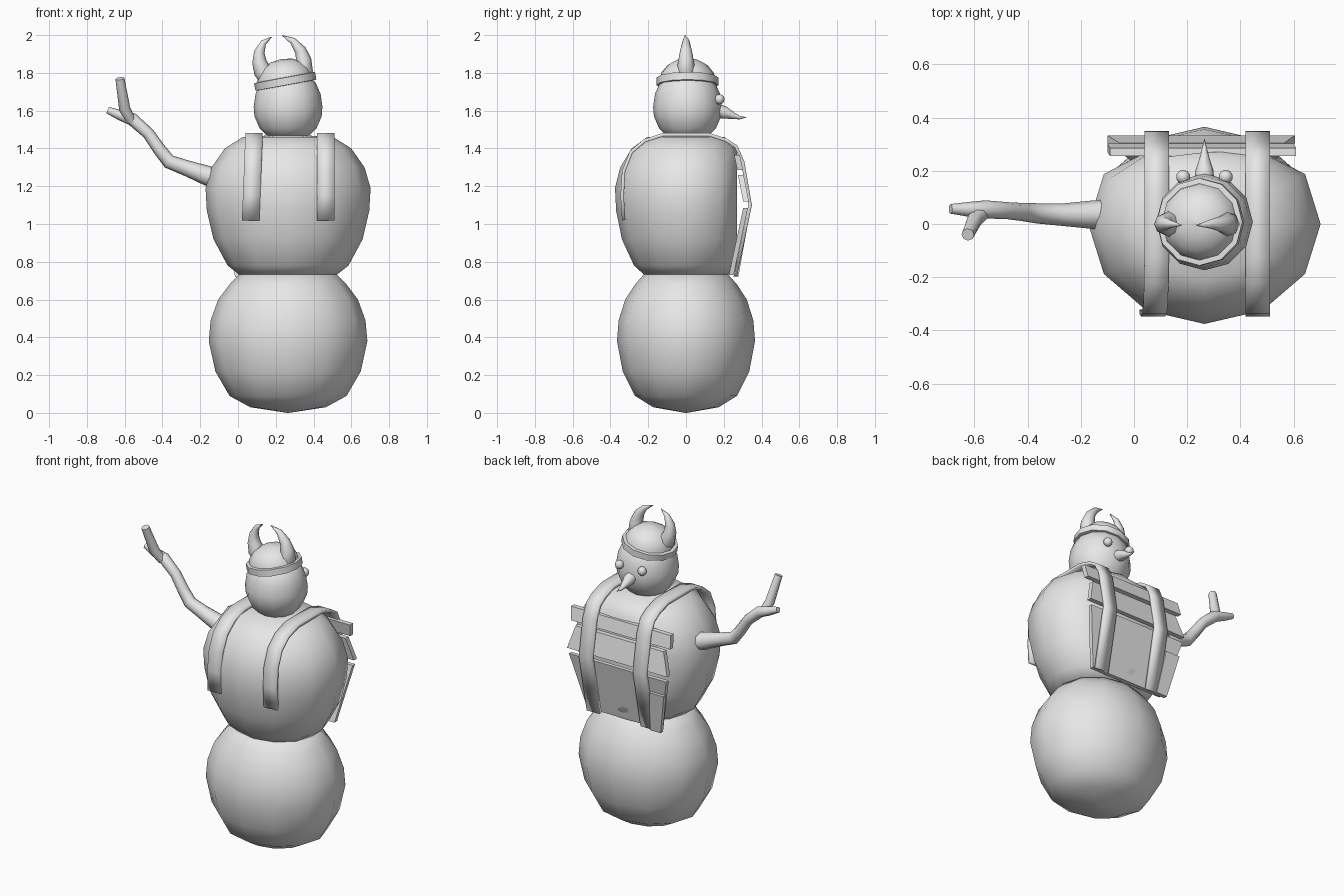
import bpy, bmesh, math
from mathutils import Vector, Matrix

if "Cube" in bpy.data.objects:
    bpy.data.objects.remove(bpy.data.objects["Cube"])

CX = 0.265
grey = bpy.data.materials.new("plain grey")
grey.diffuse_color = (0.8, 0.8, 0.8, 1)
grey.use_nodes = True
grey.node_tree.nodes["Principled BSDF"].inputs["Base Color"].default_value = grey.diffuse_color


def finish(name, bm, smooth=None):
    bmesh.ops.recalc_face_normals(bm, faces=bm.faces)
    me = bpy.data.meshes.new(name)
    bm.to_mesh(me)
    bm.free()
    me.materials.append(grey)
    ob = bpy.data.objects.new(name, me)
    bpy.context.collection.objects.link(ob)
    if smooth:
        bpy.ops.object.select_all(action='DESELECT')
        ob.select_set(True)
        bpy.context.view_layer.objects.active = ob
        bpy.ops.object.shade_smooth_by_angle(angle=math.radians(smooth))
    return ob


def skin(bm, rings):
    """Bridge equal rings of points and cap both ends."""
    vs = [[bm.verts.new(p) for p in r] for r in rings]
    n = len(vs[0])
    for a, b in zip(vs, vs[1:]):
        for i in range(n):
            j = (i + 1) % n
            bm.faces.new((a[i], a[j], b[j], b[i]))
    bm.faces.new(vs[0][::-1])
    bm.faces.new(vs[-1])


def lathe(name, profile, center=(CX, 0, 0), flat=1.0, ymax=9, tilt=0, sides=12, smooth=50):
    """Oval rings from (radius, height) pairs."""
    m = Matrix.Translation(center) @ Matrix.Rotation(-tilt, 4, 'Y')
    rings = []
    for r, z in profile:
        ring = []
        for i in range(sides):
            a = 2 * math.pi * i / sides
            ring.append(m @ Vector((r * math.cos(a), min(ymax, r * flat * math.sin(a)), z)))
        rings.append(ring)
    bm = bmesh.new()
    skin(bm, rings)
    return finish(name, bm, smooth)


def tube(name, pts, sides=8):
    """Tapered limb through (x, y, z, radius) points."""
    P = [Vector(p[:3]) for p in pts]
    rings = []
    for i, p in enumerate(P):
        t = (P[min(i + 1, len(P) - 1)] - P[max(i - 1, 0)]).normalized()
        u = t.cross(Vector((0, 1, 0) if abs(t.y) < 0.7 else (1, 0, 0))).normalized()
        v = t.cross(u)
        rings.append([p + pts[i][3] * (u * math.cos(k * math.tau / sides) + v * math.sin(k * math.tau / sides))
                      for k in range(sides)])
    bm = bmesh.new()
    skin(bm, rings)
    return finish(name, bm, 50)


def plank(name, top, bottom, thick=0.025):
    """Slanted board; top and bottom are (x0, x1, y, z)."""
    bm = bmesh.new()
    rings = []
    for x0, x1, y, z in (bottom, top):
        rings.append([(x0, y - thick, z), (x1, y - thick, z), (x1, y, z), (x0, y, z)])
    skin(bm, rings)
    return finish(name, bm)


# snow body
lathe("lower_body", [(0.004, 0.0), (0.2, 0.03), (0.31, 0.09), (0.385, 0.22), (0.42, 0.38), (0.41, 0.49),
                     (0.37, 0.6), (0.31, 0.68), (0.255, 0.735)], flat=0.87)
lathe("torso", [(0.25, 0.725), (0.32, 0.78), (0.395, 0.92), (0.43, 1.07), (0.437, 1.19), (0.405, 1.3),
                (0.335, 1.4), (0.24, 1.46), (0.004, 1.475)], flat=0.86, ymax=0.27)
lathe("head", [(0.1, 1.455), (0.15, 1.505), (0.178, 1.57), (0.182, 1.62), (0.172, 1.69), (0.145, 1.75),
               (0.09, 1.79), (0.004, 1.8)], center=(CX, 0.008, 0))

# tilted cap with a raised band
T = math.radians(10.5)
lathe("cap_band", [(0.145, -0.022), (0.164, -0.02), (0.164, 0.02), (0.14, 0.022)],
      center=(0.25, 0.008, 1.755), tilt=T, smooth=35)
lathe("cap", [(0.148, 0), (0.14, 0.045), (0.108, 0.085), (0.06, 0.112), (0.003, 0.12)],
      center=(0.25, 0.008, 1.755), tilt=T)

# curved horns
tube("left_horn", [(0.16, 0, 1.765, 0.045), (0.13, 0, 1.81, 0.048), (0.113, 0, 1.86, 0.038), (0.113, 0, 1.91, 0.028),
                   (0.135, 0, 1.96, 0.016), (0.178, -0.005, 1.99, 0.002)])
tube("right_horn", [(0.325, 0, 1.775, 0.045), (0.35, 0, 1.82, 0.048), (0.348, 0, 1.87, 0.04), (0.33, 0, 1.92, 0.031),
                    (0.29, 0, 1.97, 0.018), (0.235, -0.005, 1.998, 0.002)])

# face
tube("nose", [(CX, 0.16, 1.6, 0.038), (CX, 0.205, 1.59, 0.033), (CX, 0.25, 1.573, 0.018),
              (CX, 0.285, 1.563, 0.009), (CX, 0.32, 1.565, 0.001)])
for side, s in (("left", -1), ("right", 1)):
    bm = bmesh.new()
    bmesh.ops.create_uvsphere(bm, u_segments=10, v_segments=6, radius=0.027,
                              matrix=Matrix.Translation((CX + s * 0.08, 0.177, 1.66)))
    finish(side + "_eye", bm, 60)

# raised branch arm
tube("arm", [(-0.08, 0.035, 1.235, 0.06), (-0.16, 0.035, 1.255, 0.053), (-0.27, 0.035, 1.295, 0.042),
             (-0.365, 0.04, 1.33, 0.038), (-0.42, 0.045, 1.4, 0.034), (-0.475, 0.05, 1.48, 0.032),
             (-0.56, 0.055, 1.555, 0.034), (-0.62, 0.055, 1.575, 0.028), (-0.69, 0.057, 1.603, 0.018)])
tube("arm_twig", [(-0.565, 0.045, 1.545, 0.026), (-0.6, 0.015, 1.61, 0.03), (-0.625, -0.04, 1.77, 0.024)])

# wooden back rack
plank("top_plank", (-0.09, 0.61, 0.285, 1.365), (-0.1, 0.6, 0.302, 1.285), 0.03)
plank("middle_plank", (-0.055, 0.565, 0.305, 1.26), (-0.1, 0.605, 0.333, 1.12), 0.03)
plank("main_panel", (-0.09, 0.595, 0.328, 1.085), (0.0, 0.52, 0.252, 0.73), 0.025)
plank("side_slat", (-0.07, 0.03, 0.325, 0.985), (-0.015, 0.06, 0.277, 0.72), 0.025)

# shoulder straps
PATH = [(-0.33, 1.02), (-0.338, 1.15), (-0.33, 1.28), (-0.29, 1.38), (-0.22, 1.44), (-0.12, 1.473), (0.12, 1.473),
        (0.21, 1.445), (0.265, 1.41), (0.3, 1.33), (0.34, 1.1), (0.262, 0.725)]
for side, x, lean in (("left", 0.085, 0.018), ("right", 0.465, 0.0)):
    bm = bmesh.new()
    rows = []
    for y, z in PATH:
        dx = -lean * min(1, max(0, (1.47 - z) / 0.45)) if y < 0 else 0
        rows.append([bm.verts.new((x + dx + w, y, z)) for w in (-0.046, 0.046)])
    for a, b in zip(rows, rows[1:]):
        bm.faces.new((a[0], a[1], b[1], b[0]))
    strap = finish(side + "_strap", bm, 40)
    mod = strap.modifiers.new("thickness", 'SOLIDIFY')
    mod.thickness = 0.018
    mod.offset = 0
